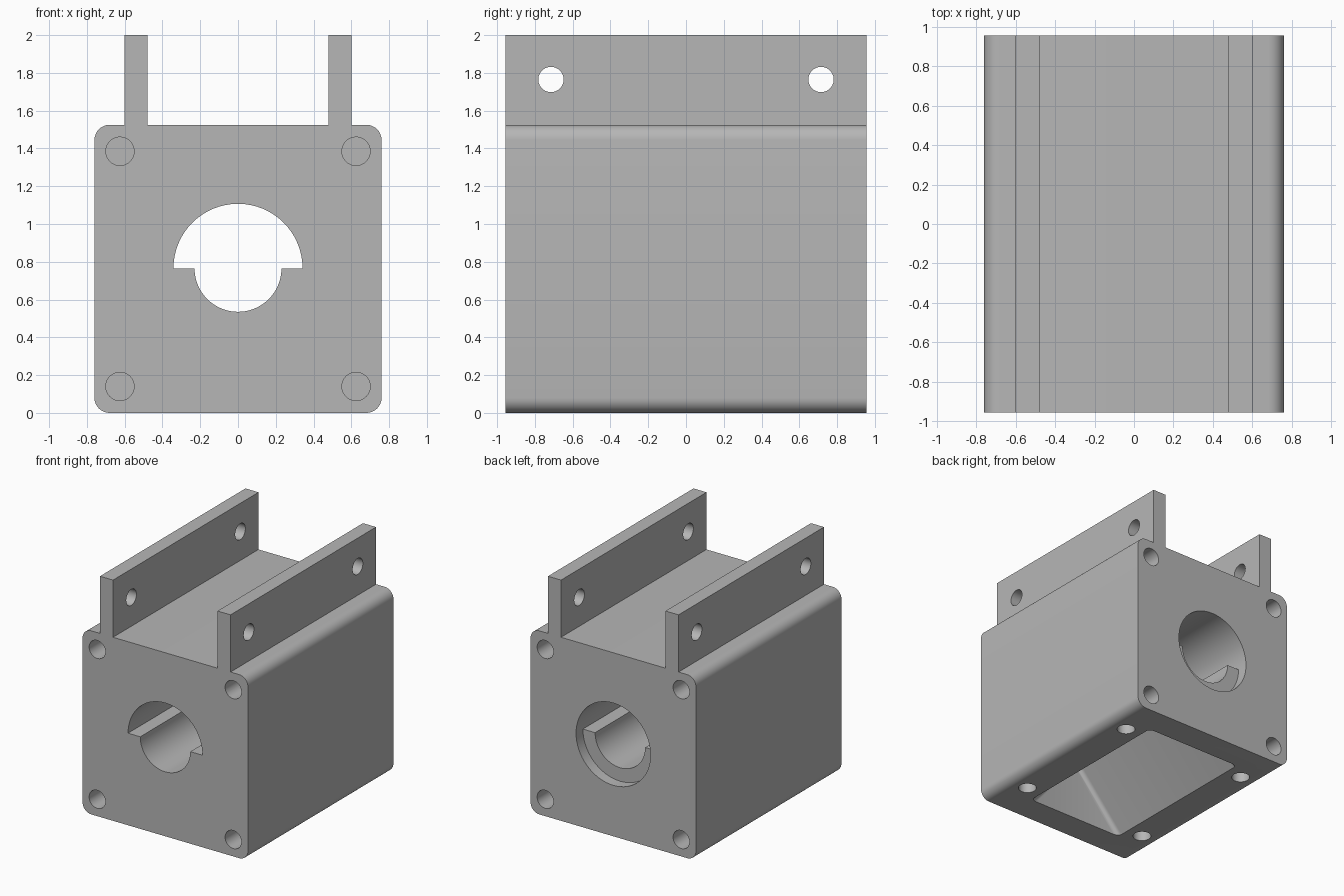
import bpy
import bmesh
from math import sin, cos, pi
from mathutils import Vector

if "Cube" in bpy.data.objects:
    bpy.data.objects.remove(bpy.data.objects["Cube"])

W, D, H = 0.76, 0.955, 1.525      # half width, half depth, body height
AXIS_Z = 0.765                    # height of the main bore

grey = bpy.data.materials.new("plain_grey")
grey.use_nodes = True
colour = (0.47, 0.47, 0.47, 1)
grey.diffuse_color = colour
grey.node_tree.nodes["Principled BSDF"].inputs["Base Color"].default_value = colour


def arc(cx, cy, r, a0, a1, n):
    """Points of an arc, angles in units of pi."""
    return [(cx + r * cos(pi * (a0 + (a1 - a0) * i / n)),
             cy + r * sin(pi * (a0 + (a1 - a0) * i / n))) for i in range(n + 1)]


def circle(cx, cy, r, n=40):
    return arc(cx, cy, r, 0, 2, n)[:-1]


def prism(name, outline, axis, lo, hi, round_ends=0):
    """Extrude a 2D outline along one axis from lo to hi."""
    place = {"x": lambda u, v, t: (t, u, v),
             "y": lambda u, v, t: (u, t, v),
             "z": lambda u, v, t: (u, v, t)}[axis]
    bm = bmesh.new()
    base = bm.faces.new([bm.verts.new(place(u, v, lo)) for u, v in outline])
    grown = bmesh.ops.extrude_face_region(bm, geom=[base])["geom"]
    shift = Vector(place(0, 0, hi - lo))
    bmesh.ops.translate(bm, vec=shift, verts=[g for g in grown if isinstance(g, bmesh.types.BMVert)])
    if round_ends:
        rims = [e for e in bm.edges
                if abs(e.verts[0].co.z - e.verts[1].co.z) > 0.01]
        bmesh.ops.bevel(bm, geom=rims, offset=round_ends, segments=6,
                        profile=0.5, affect="EDGES")
    bmesh.ops.recalc_face_normals(bm, faces=bm.faces)
    mesh = bpy.data.meshes.new(name)
    bm.to_mesh(mesh)
    bm.free()
    obj = bpy.data.objects.new(name, mesh)
    bpy.context.collection.objects.link(obj)
    mesh.materials.append(grey)
    return obj


def activate(obj):
    bpy.ops.object.select_all(action="DESELECT")
    obj.select_set(True)
    bpy.context.view_layer.objects.active = obj


def cut(target, cutter):
    cutter.hide_render = True
    mod = target.modifiers.new("cut", "BOOLEAN")
    mod.operation, mod.solver, mod.object = "DIFFERENCE", "EXACT", cutter
    activate(target)
    bpy.ops.object.modifier_apply(modifier=mod.name)
    bpy.data.objects.remove(cutter)


def finish(obj):
    activate(obj)
    bpy.ops.object.shade_smooth_by_angle(angle=pi / 6)


# Housing: rounded square extruded front to back
R = 0.08
outline = (arc(W - R, R, R, -0.5, 0, 8) + arc(W - R, H - R, R, 0, 0.5, 8)
           + arc(R - W, H - R, R, 0.5, 1, 8) + arc(R - W, R, R, 1, 1.5, 8))
housing = prism("housing", outline, "y", -D, D)

# Stepped main bore, opening to a full circle at the back
step_y = D - 0.09
cut(housing, prism("back_recess", circle(0, AXIS_Z, 0.342, 64), "y", step_y, D + 0.1))
bore = arc(0, AXIS_Z, 0.342, 0, 1, 32) + arc(0, AXIS_Z, 0.23, 1, 2, 32)
cut(housing, prism("bore", bore, "y", -D - 0.1, step_y + 0.001))

# Pocket in the underside with sloping side walls
half, peak, below = 0.445, 0.51, 0.1
foot = half * (1 + below / peak)
cut(housing, prism("pocket", [(-foot, -below), (foot, -below), (0, peak)],
                   "y", -0.72, 0.72, round_ends=0.04))

# Blind screw holes in the front, back and bottom
for sx in (-1, 1):
    for sy in (-1, 1):
        for z in (0.14, 1.385):
            ends = sorted((sy * (D - 0.25), sy * (D + 0.1)))
            cut(housing, prism("end_hole", circle(sx * 0.625, z, 0.075), "y", *ends))
        cut(housing, prism("base_hole", circle(sx * 0.585, sy * 0.6, 0.07), "z", -0.1, 0.25))
finish(housing)

# Two upright mounting flanges with cross holes
for side, sx in (("left", 1), ("right", -1)):
    x0, x1 = sorted((sx * 0.48, sx * 0.6))
    flange = prism(side + "_flange", [(-D, H), (D, H), (D, 2), (-D, 2)], "x", x0, x1)
    for y in (-0.715, 0.715):
        cut(flange, prism("flange_hole", circle(y, 1.765, 0.067), "x", x0 - 0.1, x1 + 0.1))
    finish(flange)
